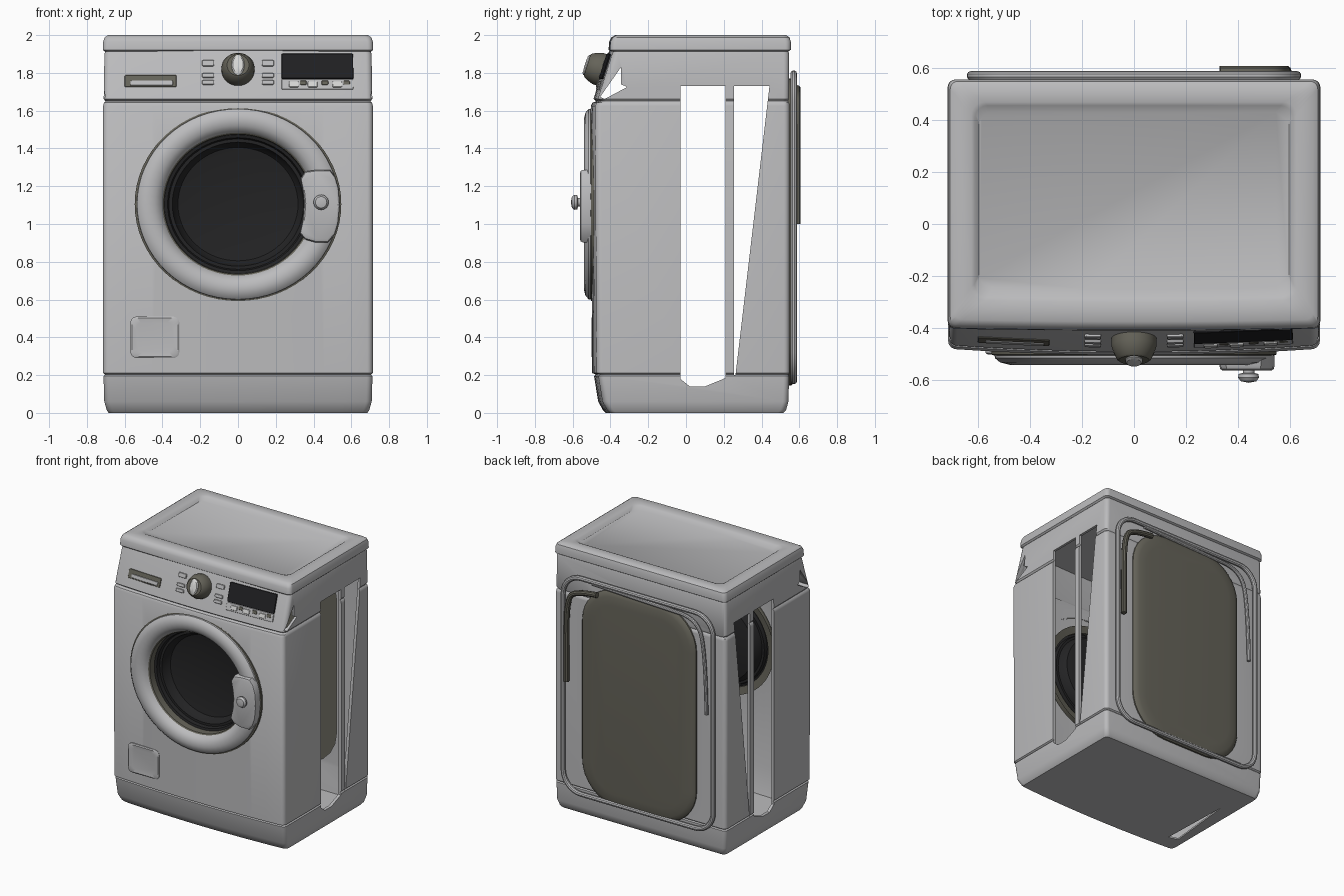
import bpy, bmesh, math
from math import cos, sin, pi, radians

if "Cube" in bpy.data.objects:
    bpy.data.objects.remove(bpy.data.objects["Cube"])


def material(name, rgb):
    m = bpy.data.materials.new(name)
    m.diffuse_color = (*rgb, 1)
    m.use_nodes = True
    m.node_tree.nodes["Principled BSDF"].inputs["Base Color"].default_value = m.diffuse_color
    return m


BODY = material("light grey enamel", (0.50, 0.50, 0.51))
BROWN = material("brown grey rubber", (0.13, 0.125, 0.10))
GLASS = material("dark glass", (0.017, 0.017, 0.018))
SCREEN = material("display black", (0.014, 0.014, 0.016))
PALE = material("pale grey trim", (0.68, 0.68, 0.67))


def finish(name, bm, mat):
    bmesh.ops.recalc_face_normals(bm, faces=bm.faces)
    me = bpy.data.meshes.new(name)
    bm.to_mesh(me)
    bm.free()
    me.materials.append(mat)
    ob = bpy.data.objects.new(name, me)
    bpy.context.collection.objects.link(ob)
    return ob


def activate(ob):
    bpy.ops.object.select_all(action='DESELECT')
    ob.select_set(True)
    bpy.context.view_layer.objects.active = ob


def smooth(ob):
    activate(ob)
    bpy.ops.object.shade_smooth_by_angle(angle=radians(35))
    return ob


def loft(name, rings, mat):
    """Closed skin through rings that have the same point count."""
    bm = bmesh.new()
    vs = [[bm.verts.new(p) for p in r] for r in rings]
    n = len(rings[0])
    for a, b in zip(vs, vs[1:]):
        for i in range(n):
            j = (i + 1) % n
            bm.faces.new((a[i], a[j], b[j], b[i]))
    bm.faces.new(vs[0])
    bm.faces.new(vs[-1])
    return finish(name, bm, mat)


def revolve(name, profile, mat, loc=(0, 0, 0), rot=(0, 0, 0), sx=1.0, n=64):
    """Turn (radius, y) points around the y axis, stretched by sx in x."""
    bm = bmesh.new()
    rows = []
    for r, y in profile:
        if r == 0:
            rows.append([bm.verts.new((0, y, 0))] * n)
        else:
            rows.append([bm.verts.new((sx * r * cos(2 * pi * i / n), y, r * sin(2 * pi * i / n)))
                         for i in range(n)])
    for a, b in zip(rows, rows[1:]):
        for i in range(n):
            j = (i + 1) % n
            f = [a[i], a[j], b[j]]
            if b[i] is not b[j]:
                f.append(b[i])
            bm.faces.new(f)
    ob = finish(name, bm, mat)
    ob.location, ob.rotation_euler = loc, rot
    return smooth(ob)


def rrect(x0, x1, y0, y1, r, front=0, n=5):
    """Rounded rectangle outline, with extra points on the low y side."""
    pts = []
    for k, (cx, cy) in enumerate([(x1 - r, y1 - r), (x0 + r, y1 - r), (x0 + r, y0 + r), (x1 - r, y0 + r)]):
        if k == 3:
            a, b = x0 + r, x1 - r
            pts += [(a + (b - a) * i / (front + 1), y0) for i in range(1, front + 1)]
        for i in range(n + 1):
            t = (k + i / n) * pi / 2
            pts.append((cx + r * cos(t), cy + r * sin(t)))
    return pts


BOW = 0.025


def ring(z, w, yf, yb, r=0.03, bow=BOW):
    """Horizontal cabinet section with a gently bowed front."""
    return [(x, y + (bow * (x / w) ** 2 if y < yf + r + 1e-4 else 0), z)
            for x, y in rrect(-w, w, yf, yb, r, 11)]


def cut(ob, cutter):
    m = ob.modifiers.new("cut", 'BOOLEAN')
    m.operation, m.solver, m.object = 'DIFFERENCE', 'EXACT', cutter
    activate(ob)
    bpy.ops.object.modifier_apply(modifier=m.name)
    bpy.data.objects.remove(cutter)


def cut_prism(ob, place, lo, hi):
    cut(ob, loft("cutter", [place(lo), place(hi)], BODY))


# cabinet: outer skin with plinth groove and control panel slope
cabinet = loft("cabinet", [ring(*a) for a in [
    (0.0, .685, -.425, .515), (.015, .695, -.440, .530), (.06, .708, -.465, .542), (.195, .712, -.487, .546),
    (.203, .704, -.477, .540), (.211, .714, -.497, .548), (1.625, .714, -.504, .548), (1.642, .710, -.495, .546),
    (1.65, .702, -.475, .540), (1.662, .711, -.490, .546), (1.90, .707, -.414, .546), (1.92, .700, -.405, .54)]], BODY)
cut(cabinet, loft("cutter", [ring(*a) for a in [
    (.012, .675, -.41, .505), (.2, .692, -.46, .53), (1.62, .692, -.465, .53), (1.88, .690, -.39, .53)]], BODY))

# openings in both side panels
for poly in [
    [(-.03, 1.73), (.21, 1.73), (.21, .185), (.10, .14), (.02, .14), (-.03, .18)],
    [(.255, 1.73), (.442, 1.73), (.262, .2), (.255, .2)],
    [(-.455, 1.672), (-.344, 1.83), (-.344, 1.74), (-.312, 1.725), (-.43, 1.662)],
]:
    cut_prism(cabinet, lambda x: [(x, y, z) for y, z in poly], -.9, .9)

# door opening, back opening and floor slit
DZ, SX = 1.105, 1.06
cut_prism(cabinet, lambda y: [(.40 * SX * cos(i * pi / 32), y, DZ + .40 * sin(i * pi / 32)) for i in range(64)], -.7, -.36)
cut_prism(cabinet, lambda y: [(x, y, z) for x, z in rrect(-.45, .45, .18, 1.74, .28)], .45, .7)
cut_prism(cabinet, lambda z: [(-.556, -.29, z), (-.63, -.27, z), (-.575, .27, z)], -.1, .1)
smooth(cabinet)

# lid with sunken top
smooth(loft("lid", [ring(*a, bow=.008) for a in [
    (1.912, .705, -.398, .54, .03), (1.922, .716, -.41, .555, .03), (1.965, .714, -.407, .555, .03),
    (1.988, .706, -.395, .548, .03), (2.0, .688, -.375, .53, .03), (2.0, .625, -.30, .468, .05),
    (1.994, .612, -.288, .455, .05), (1.976, .595, -.25, .43, .05)]], BODY))

# door: rubber rim, ring, inner gasket, glass bowl
revolve("door_rim", [(.495, -.46), (.513, -.475), (.513, -.502), (.50, -.506)], BROWN, (0, 0, DZ), sx=1.066)
revolve("door_ring", [(.49, -.46), (.507, -.49), (.504, -.515), (.485, -.532), (.45, -.541), (.415, -.534),
                      (.39, -.517), (.377, -.495)], BODY, (0, 0, DZ), sx=SX)
revolve("door_gasket", [(.378, -.497), (.370, -.49), (.367, -.42), (.42, -.41)], BROWN, (0, 0, DZ), sx=SX)
revolve("door_glass", [(.369, -.44), (.352, -.435), (.345, -.41), (.328, -.41), (.318, -.375), (.30, -.35),
                       (.20, -.33), (0, -.325)], GLASS, (0, 0, DZ), sx=SX)

# door handle and its button
hp = [(.354, 1.278), (.42, 1.287), (.487, 1.287), (.515, 1.25), (.533, 1.19), (.54, 1.10), (.530, 1.00), (.513, .945),
      (.476, .902), (.41, .902), (.354, .918), (.328, .95), (.343, 1.02), (.350, 1.11), (.343, 1.18), (.332, 1.24)]
smooth(loft("door_handle", [[(.44 + (x - .44) * s, y, 1.1 + (z - 1.1) * s) for x, z in hp]
                            for s, y in [(1, -.50), (1, -.545), (.97, -.557), (.9, -.562)]], BODY))
revolve("handle_button", [(.022, -.55), (.022, -.572), (.038, -.576), (.040, -.59), (.030, -.604), (0, -.61)],
        BODY, (.44, 0, 1.115), n=32)

# filter cover on the lower front
smooth(loft("filter_cover", [[(x, y + .011, z) for x, z in rrect(-.57 + d, -.31 - d, .29 + d, .51 - d, .035)]
                             for d, y in [(0, -.49), (0, -.507), (.008, -.512), (.03, -.509)]], BODY))

# control panel fittings follow the slope and bow of the panel
SLOPE = (.490 - .414) / (1.90 - 1.662)
TILT = -math.atan(SLOPE)


def on_panel(x, z):
    y = -.490 + (z - 1.662) * SLOPE + BOW * (x / .71) ** 2
    return (x, y, z), (TILT, 0, 2 * BOW * x / .71 ** 2)


def plate(name, x0, x1, z0, z1, t, mat, r=.006):
    """Rounded plate standing t proud of the control panel."""
    loc, rot = on_panel((x0 + x1) / 2, (z0 + z1) / 2)
    w, h = (x1 - x0) / 2, (z1 - z0) / 2 / cos(TILT)
    ob = loft(name, [[(x, y, z) for x, z in rrect(-w + d, w - d, -h + d, h - d, r - d, n=3)]
                     for d, y in [(0, .02), (0, -t + .002), (.002, -t)]], mat)
    ob.location, ob.rotation_euler = loc, rot
    return smooth(ob)


plate("display", .23, .61, 1.768, 1.90, .007, SCREEN)
plate("display_button_strip", .23, .61, 1.712, 1.766, .005, BODY)
for i, x in enumerate((.295, .395, .525)):
    plate(f"display_button_{i}", x - .026, x + .026, 1.722, 1.752, .012, PALE)
for i, x in enumerate((.345, .46, .575)):
    plate(f"display_mark_{i}", x - .018, x + .018, 1.735, 1.758, .007, BROWN)
for side in (-1, 1):
    for i, (z, h) in enumerate([(1.85, .015), (1.785, .011), (1.748, .011)]):
        plate(f"side_button_{side}_{i}", side * .158 - .032, side * .158 + .032, z - h, z + h, .010, BODY)
plate("drawer_slot", -.60, -.325, 1.725, 1.788, .004, BROWN)
plate("drawer_grip", -.57, -.345, 1.732, 1.758, .008, BODY)

# programme knob and its pointer
loc, rot = on_panel(0, 1.815)
revolve("programme_knob", [(.087, .02), (.087, -.028), (.080, -.05), (.066, -.08), (.058, -.086), (0, -.086)],
        BROWN, loc, rot, n=40)
revolve("knob_pointer", [(.056, -.07), (.056, -.09), (.046, -.097), (0, -.099)], PALE, loc, rot, sx=.6, n=32)

# domed service plate on the back
smooth(loft("back_plate", [[(x, y, z) for x, z in rrect(-.475 + d, .475 - d, .145 + d, 1.77 - d, .29 - d, n=8)]
                           for d, y in [(0, .54), (0, .557), (.01, .568), (.04, .577), (.10, .582)]], BROWN))


# hoses on the back
def hose(name, pts, radius, mat, cyclic=False, y=.575):
    cu = bpy.data.curves.new(name, 'CURVE')
    cu.dimensions, cu.bevel_depth, cu.bevel_resolution = '3D', radius, 3
    cu.use_fill_caps = True
    sp = cu.splines.new('POLY' if cyclic else 'NURBS')
    sp.points.add(len(pts) - 1)
    for p, (x, z) in zip(sp.points, pts):
        p.co = (x, y, z, 1)
    sp.use_cyclic_u = cyclic
    if not cyclic:
        sp.use_endpoint_u, sp.order_u, sp.resolution_u = True, 3, 8
    cu.materials.append(mat)
    ob = bpy.data.objects.new(name, cu)
    bpy.context.collection.objects.link(ob)
    activate(ob)
    bpy.ops.object.convert(target='MESH')
    smooth(bpy.context.view_layer.objects.active)


hose("hose_loop", rrect(-.625, .625, .17, 1.795, .15, n=8), .018, BODY, True, .570)
hose("inlet_hose", [(.38, 1.78), (-.2, 1.76), (-.48, 1.75), (-.56, 1.55), (-.57, 1.05)], .014, BODY, y=.570)
hose("drain_hose", [(.585, 1.0), (.585, 1.3), (.58, 1.6), (.52, 1.70), (.33, 1.715)], .020, BROWN, y=.588)
